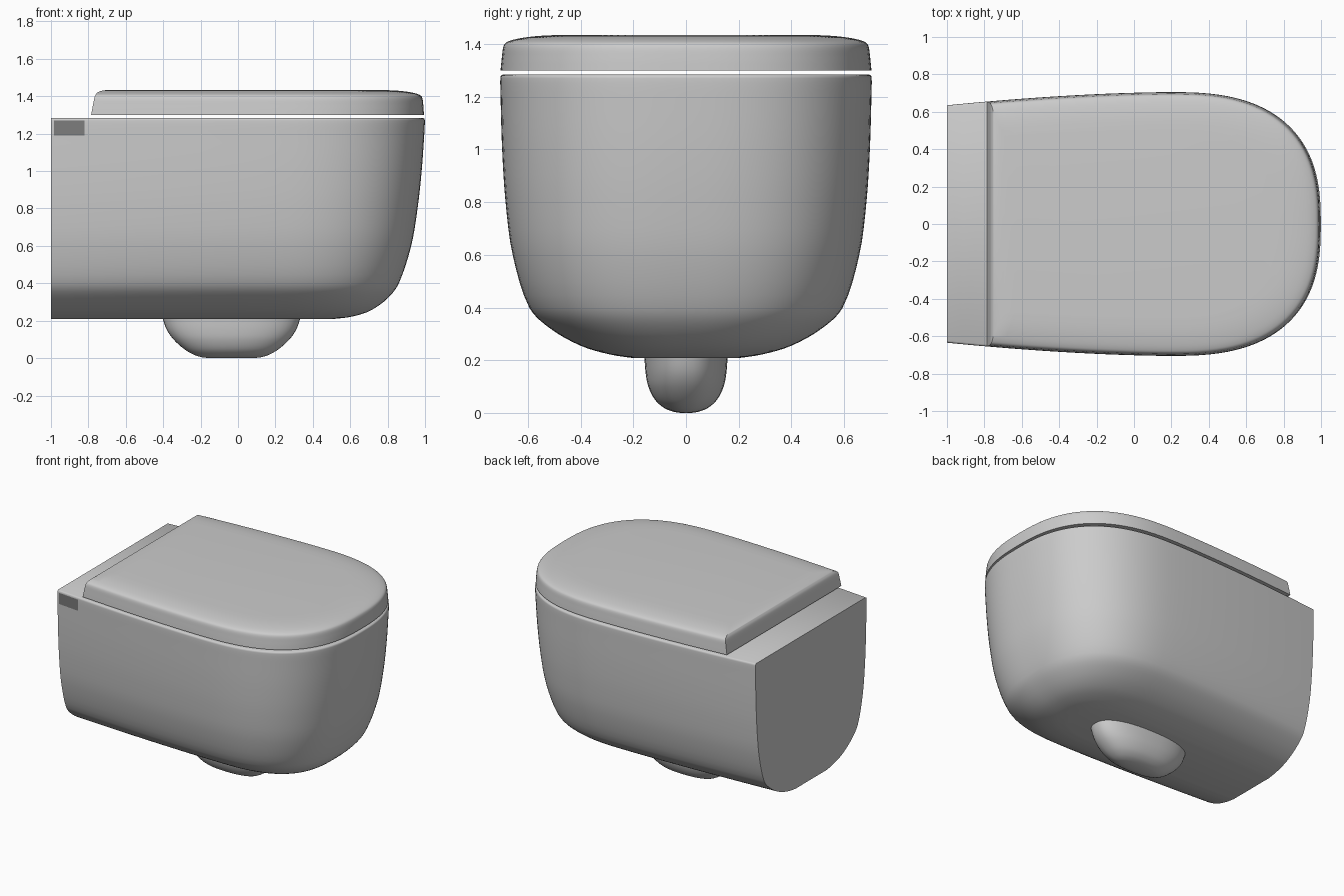
import bpy, bmesh, math
from mathutils import Vector

if "Cube" in bpy.data.objects:
    bpy.data.objects.remove(bpy.data.objects["Cube"])

MID = 0.2  # x position of the widest section


def power(v, e):
    return max(v, 0.0) ** e


def d_outline(z, front, width, back):
    """Flat-backed, round-fronted outline in plan."""
    half = []
    for i in range(14):
        x = back + (MID - back) * i / 14
        t = (MID - x) / 1.2
        half.append((x, width * (1 - 0.1 * t ** 1.7)))
    for i in range(29):
        a = math.pi / 2 * i / 28
        half.append((MID + (front - MID) * power(math.sin(a), 2 / 2.6),
                     width * power(math.cos(a), 2 / 2.6) if i < 28 else 0.0))
    pts = [(x, -y, z) for x, y in half]
    return pts + [(x, y, z) for x, y in reversed(half[:-1])]


def oval(z, length, width, centre):
    """Rounded-box outline in plan."""
    pts = []
    for i in range(48):
        a = 2 * math.pi * i / 48
        c, s = math.cos(a), math.sin(a)
        pts.append((centre + math.copysign(length * abs(c) ** 0.85, c),
                    math.copysign(width * abs(s) ** 0.85, s), z))
    return pts


def smooth(keys, steps=4):
    """Smooth curve through profile keys, parameterised by chord length."""
    p = [Vector(k) for k in keys]
    t = [0.0]
    for a, b in zip(p, p[1:]):
        t.append(t[-1] + (b - a).length)
    last = len(p) - 1
    m = []
    for i in range(len(p)):
        a, b = max(i - 1, 0), min(i + 1, last)
        m.append((p[b] - p[a]) / (t[b] - t[a]))
    out = []
    for i in range(last):
        h = t[i + 1] - t[i]
        for k in range(steps):
            u = k / steps
            out.append(p[i] * (2 * u**3 - 3 * u**2 + 1) + m[i] * h * (u**3 - 2 * u**2 + u)
                       + p[i + 1] * (3 * u**2 - 2 * u**3) + m[i + 1] * h * (u**3 - u**2))
    return out + [p[-1]]


def loft(name, keys, section):
    """Skin the sections from bottom to top and cap both ends."""
    bm = bmesh.new()
    rings = [[bm.verts.new(c) for c in section(*k)] for k in smooth(keys)]
    n = len(rings[0])
    for a, b in zip(rings, rings[1:]):
        for i in range(n):
            j = (i + 1) % n
            bm.faces.new((a[i], a[j], b[j], b[i]))
    bm.faces.new(rings[0][::-1])
    bm.faces.new(rings[-1])
    bmesh.ops.recalc_face_normals(bm, faces=bm.faces)
    mesh = bpy.data.meshes.new(name)
    bm.to_mesh(mesh)
    bm.free()
    obj = bpy.data.objects.new(name, mesh)
    bpy.context.collection.objects.link(obj)
    bpy.ops.object.select_all(action='DESELECT')
    obj.select_set(True)
    bpy.context.view_layer.objects.active = obj
    bpy.ops.object.shade_smooth_by_angle(angle=math.radians(40))
    return obj


# Bowl: keys are z, front x, half width, back x
loft("bowl", [
    (0.208, 0.50, 0.20, -1), (0.222, 0.61, 0.29, -1), (0.255, 0.71, 0.40, -1),
    (0.32, 0.80, 0.515, -1), (0.40, 0.86, 0.595, -1), (0.60, 0.926, 0.658, -1),
    (0.80, 0.96, 0.685, -1), (1.00, 0.982, 0.698, -1), (1.20, 0.996, 0.704, -1),
    (1.27, 0.999, 0.705, -1), (1.28, 0.996, 0.702, -1), (1.285, 0.988, 0.694, -1),
], d_outline)

# Closed lid floating just above the bowl rim
loft("lid", [
    (1.30, 0.994, 0.704, -0.785), (1.35, 0.991, 0.699, -0.776),
    (1.395, 0.984, 0.692, -0.767), (1.41, 0.965, 0.675, -0.76),
    (1.422, 0.92, 0.63, -0.748), (1.430, 0.85, 0.57, -0.725),
    (1.434, 0.76, 0.50, -0.69),
], d_outline)

# Drain bulge below the bowl: keys are z, half length, half width, centre x
C = -0.035
loft("drain_trap", [
    (0.0, 0.11, 0.02, C), (0.005, 0.16, 0.05, C), (0.02, 0.205, 0.085, C),
    (0.05, 0.255, 0.118, C), (0.10, 0.31, 0.143, C), (0.15, 0.345, 0.153, C),
    (0.21, 0.367, 0.158, C), (0.24, 0.37, 0.16, C),
], oval)

# Small dark blank plate on the front side of the bowl
mesh = bpy.data.meshes.new("side_plate")
mesh.from_pydata([(-0.983, -0.639, 1.19), (-0.82, -0.655, 1.19),
                  (-0.82, -0.655, 1.27), (-0.983, -0.639, 1.27)], [], [(0, 1, 2, 3)])
plate = bpy.data.objects.new("side_plate", mesh)
bpy.context.collection.objects.link(plate)
mat = bpy.data.materials.new("dark_grey")
mat.diffuse_color = (0.2, 0.2, 0.2, 1)
mat.use_nodes = True
mat.node_tree.nodes["Principled BSDF"].inputs["Base Color"].default_value = mat.diffuse_color
mesh.materials.append(mat)
